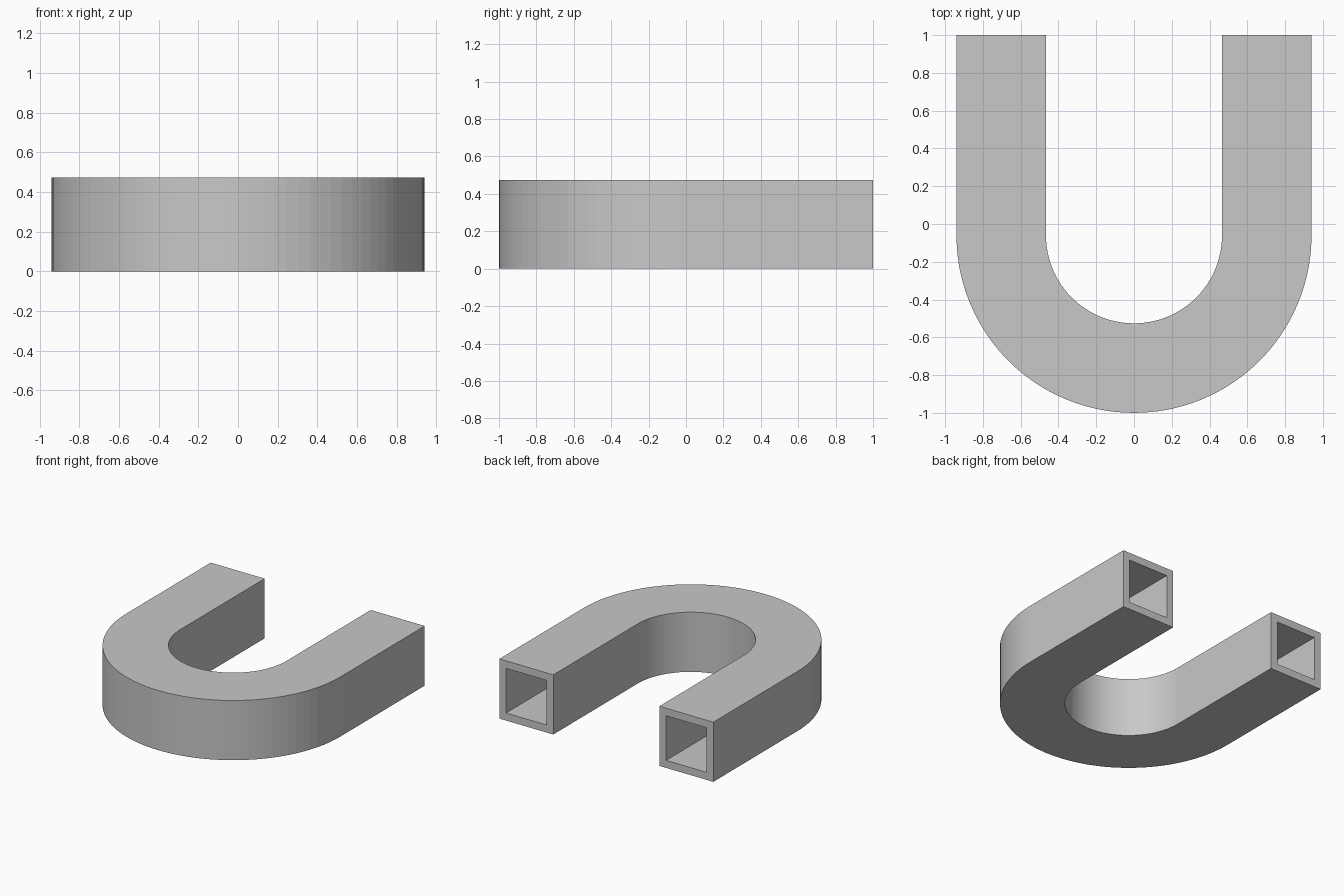
import bpy, bmesh, math

if "Cube" in bpy.data.objects:
    bpy.data.objects.remove(bpy.data.objects["Cube"])

OUTER, WIDTH, WALL = 0.94, 0.474, 0.06   # outer bend radius, tube size, wall thickness
BEND_Y, END_Y, SEGMENTS = -0.06, 1.0, 48
mid = OUTER - WIDTH / 2                  # centreline radius of the bend

# Centreline stations: (point, outward direction) along leg, bend, leg
stations = [((-mid, END_Y), (-1, 0))]
for i in range(SEGMENTS + 1):
    a = math.pi + math.pi * i / SEGMENTS
    d = (math.cos(a), math.sin(a))
    stations.append(((mid * d[0], BEND_Y + mid * d[1]), d))
stations.append(((mid, END_Y), (1, 0)))

bm = bmesh.new()


def square_ring(station, half):
    """Square cross-section of the tube at one station."""
    (x, y), (dx, dy) = station
    return [bm.verts.new((x + dx * s * half, y + dy * s * half, WIDTH / 2 + t * half))
            for s, t in ((-1, -1), (1, -1), (1, 1), (-1, 1))]


def bridge(a, b):
    for i in range(4):
        j = (i + 1) % 4
        bm.faces.new((a[i], a[j], b[j], b[i]))


# Outer skin and inner bore, closed by a rim at each open end
skin = [square_ring(s, WIDTH / 2) for s in stations]
bore = [square_ring(s, WIDTH / 2 - WALL) for s in stations]
for rings in (skin, bore):
    for a, b in zip(rings, rings[1:]):
        bridge(a, b)
for k in (0, -1):
    bridge(skin[k], bore[k])
bmesh.ops.recalc_face_normals(bm, faces=bm.faces)

mesh = bpy.data.meshes.new("u_bend_tube")
bm.to_mesh(mesh)
bm.free()
tube = bpy.data.objects.new("u_bend_tube", mesh)
bpy.context.collection.objects.link(tube)

# Plain grey metal
grey = bpy.data.materials.new("grey")
grey.diffuse_color = (0.58, 0.58, 0.58, 1)
grey.use_nodes = True
grey.node_tree.nodes["Principled BSDF"].inputs["Base Color"].default_value = grey.diffuse_color
mesh.materials.append(grey)
